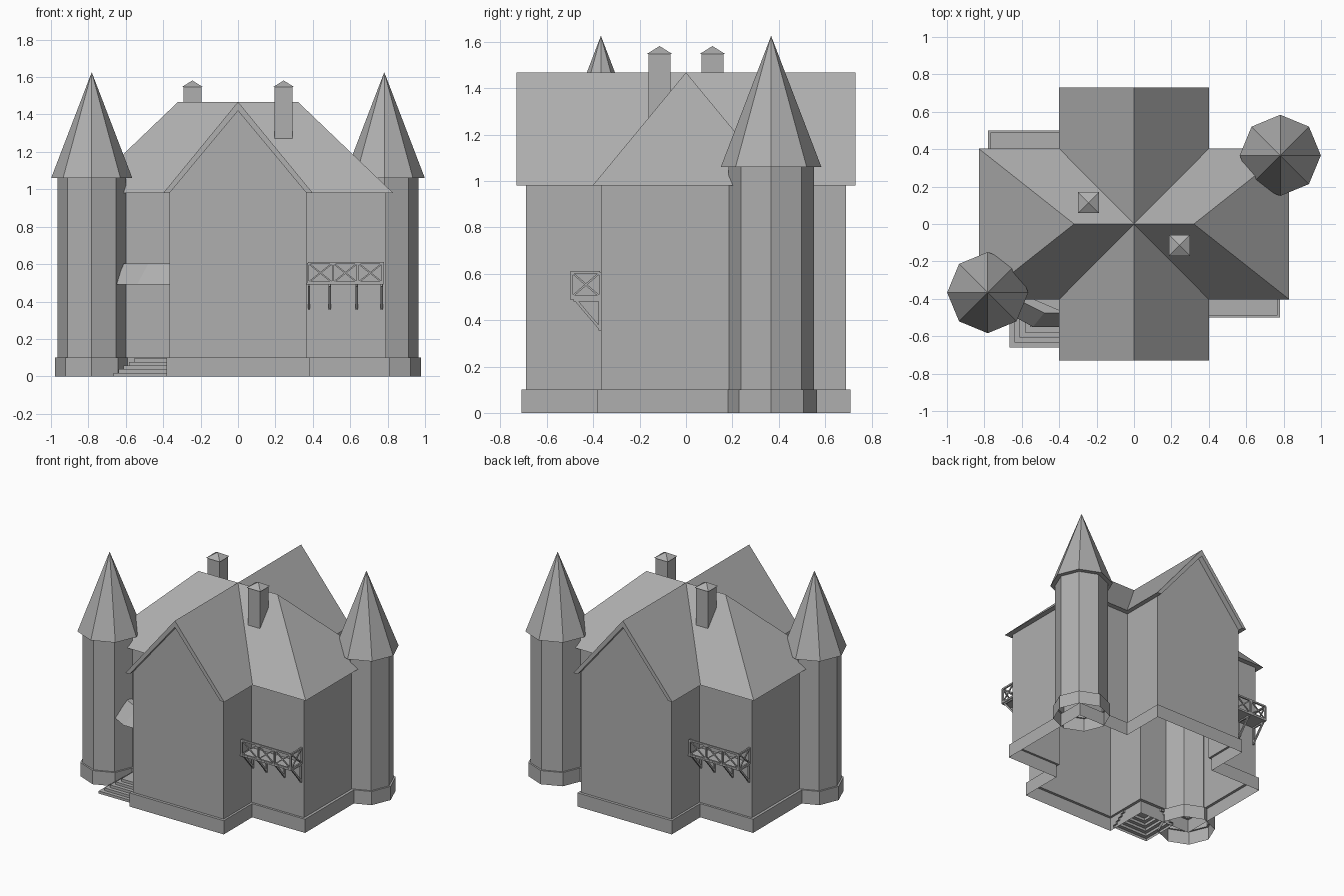
import bpy, bmesh, math
from mathutils import Vector

if "Cube" in bpy.data.objects:
    bpy.data.objects.remove(bpy.data.objects["Cube"])

# Dark grey for the whole building
stone = bpy.data.materials.new("dark_grey")
stone.diffuse_color = (.43, .43, .43, 1)
stone.use_nodes = True
stone.node_tree.nodes["Principled BSDF"].inputs["Base Color"].default_value = stone.diffuse_color


def finish(name, bm):
    bmesh.ops.remove_doubles(bm, verts=bm.verts, dist=1e-5)
    bmesh.ops.recalc_face_normals(bm, faces=bm.faces)
    me = bpy.data.meshes.new(name)
    bm.to_mesh(me)
    bm.free()
    me.materials.append(stone)
    ob = bpy.data.objects.new(name, me)
    bpy.context.collection.objects.link(ob)
    return ob


def loft(name, rings, closed=True, cap=False):
    """Skin a list of equal-length point rings; optionally cap the last one."""
    bm = bmesh.new()
    rows = [[bm.verts.new(p) for p in r] for r in rings]
    n = len(rings[0])
    for a, b in zip(rows, rows[1:]):
        for i in range(n if closed else n - 1):
            j = (i + 1) % n
            bm.faces.new((a[i], a[j], b[j], b[i]))
    if cap:
        bm.faces.new(rows[-1])
    return finish(name, bm)


def cross(w, lx, ly, z):
    return [(lx, -w, z), (lx, w, z), (w, w, z), (w, ly, z), (-w, ly, z), (-w, w, z),
            (-lx, w, z), (-lx, -w, z), (-w, -w, z), (-w, -ly, z), (w, -ly, z), (w, -w, z)]


def rect(x, y, z, cx=0, cy=0):
    return [(cx + x, cy + y, z), (cx - x, cy + y, z), (cx - x, cy - y, z), (cx + x, cy - y, z)]


def octagon(cx, cy, r, z):
    return [(cx + r * math.cos(k * math.pi / 4), cy + r * math.sin(k * math.pi / 4), z) for k in range(8)]


def bar(bm, a, b, w=0.01):
    """Square bar from a to b."""
    a, b = Vector(a), Vector(b)
    q = (b - a).to_track_quat('Z', 'Y')
    u, v = q @ Vector((w / 2, 0, 0)), q @ Vector((0, w / 2, 0))
    lo, hi = [[bm.verts.new(p + u * i + v * j) for i, j in ((1, 1), (-1, 1), (-1, -1), (1, -1))] for p in (a, b)]
    bm.faces.new(lo[::-1])
    bm.faces.new(hi)
    for i in range(4):
        j = (i + 1) % 4
        bm.faces.new((lo[i], lo[j], hi[j], hi[i]))


# House walls with plinth, open underneath
loft("house_walls", [cross(.382, .81, .71, 0), cross(.382, .81, .71, .1),
                     cross(.366, .79, .69, .1), cross(.366, .79, .69, .98)])

# Gable triangles
bm = bmesh.new()
for y in (-.69, .69):
    bm.faces.new([bm.verts.new(p) for p in ((-.366, y, .98), (.366, y, .98), (0, y, 1.42))])
finish("gable_walls", bm)

# Gabled roof running front to back, one closed slab per slope
outer = [(-.4, .98), (0, 1.468), (0, 1.42), (-.366, .98)]
bm = bmesh.new()
for s in (1, -1):
    ends = [[bm.verts.new((x * s, y, z)) for x, z in outer] for y in (-.73, .73)]
    for e in ends:
        bm.faces.new(e)
    for i in (0, 2, 3):
        j = (i + 1) % 4
        bm.faces.new((ends[0][i], ends[0][j], ends[1][j], ends[1][i]))
finish("gable_roof", bm)

# Hipped roof running left to right
loft("hip_roof", [rect(.32, 0, 1.42), rect(.79, .366, .98), rect(.83, .403, .98), rect(.32, 0, 1.468)])

# Parts that repeat on opposite corners
for s, side in ((1, "right"), (-1, "left")):
    # Octagonal corner tower
    cx, cy = .782 * s, .367 * s
    loft("tower_" + side, [octagon(cx, cy, r, z) for r, z in ((.197, 0), (.197, .1), (.184, .1), (.184, 1.06))])
    loft("tower_roof_" + side, [octagon(cx, cy, r, z) for r, z in ((.184, 1.06), (.217, 1.06), (0, 1.626))])

    # Chimney
    cx, cy = .244 * s, -.114 * s
    loft("chimney_" + side, [rect(h, h, z, cx, cy) for h, z in
                             ((.048, 1.2), (.048, 1.547), (.056, 1.547), (0, 1.582))])

    # Balcony railings with crossed panels
    bm = bmesh.new()
    z0, z1, yf, xe = .5, .606, -.493, .774
    xs = [.374 + i * (xe - .374) / 3 for i in range(4)]
    panels = [((a, yf), (b, yf)) for a, b in zip(xs, xs[1:])] + [((xe, yf), (xe, -.37))]
    for (ax, ay), (bx, by) in panels:
        a0, a1, b0, b1 = (ax, ay, z0), (ax, ay, z1), (bx, by, z0), (bx, by, z1)
        for p, q in ((a0, b0), (a1, b1), (a0, a1), (b0, b1)):
            bar(bm, p, q, .012)
        bar(bm, a0, b1, .008)
        bar(bm, a1, b0, .008)
    # Triangular brackets
    for x in (.38, .49, .635, .768):
        bar(bm, (x, -.475, .486), (x, -.372, .365), .012)
        bar(bm, (x, -.372, .355), (x, -.372, .49), .012)
        bar(bm, (x, -.485, .485), (x, -.37, .485), .01)
    for v in bm.verts:
        v.co.x *= s
        v.co.y *= s
    finish("balcony_" + side, bm)
    # Balcony floor
    loft("balcony_floor_" + side, [rect(r, d, z, .572 * s, -.433 * s) for r, d, z in
                                   ((0, 0, .49), (.206, .067, .49), (.206, .067, .5), (0, 0, .5))])

# Door canopy in the front left corner
low = [(-.366, -.55, .49), (-.54, -.55, .49), (-.66, -.485, .49), (-.66, -.366, .49)]
top = [(-.366, -.475, .602), (-.48, -.475, .602), (-.61, -.41, .602), (-.62, -.366, .602)]
loft("door_canopy", [low, top], closed=False, cap=True)

# Corner steps below the canopy
rings = []
for i in range(5):
    o = .027 * i
    for z in (.019 * i, .019 * (i + 1)):
        rings.append([(-.37, -.66 + o, z), (-.665 + o, -.66 + o, z), (-.665 + o, -.37, z)])
rings.append([(-.37, -.37, .095)] * 3)
loft("front_steps", rings, closed=False)
